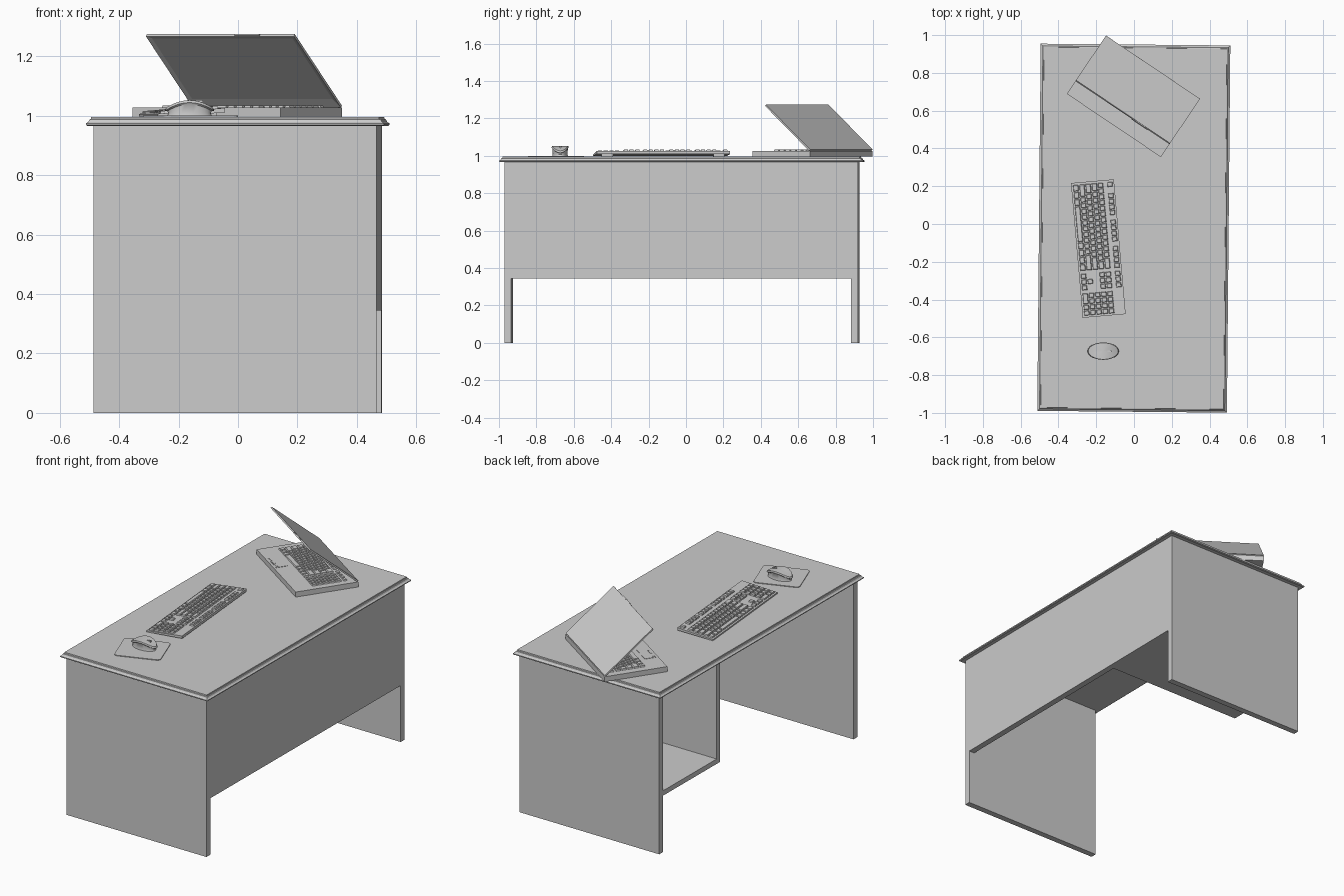
import bpy, bmesh
from math import radians, cos, sin, pi
from mathutils import Matrix, Vector

cube = bpy.data.objects.get("Cube")
if cube:
    bpy.data.objects.remove(cube, do_unlink=True)

grey = bpy.data.materials.new("plain_grey")
grey.use_nodes = True
colour = (0.6, 0.6, 0.6, 1)
grey.diffuse_color = colour
grey.node_tree.nodes["Principled BSDF"].inputs["Base Color"].default_value = colour

TOP = 0.996  # desk surface height


def place(x, y, z, turn):
    return Matrix.Translation((x, y, z)) @ Matrix.Rotation(radians(turn), 4, 'Z')


def tilt(degrees):
    return Matrix.Rotation(radians(degrees), 4, 'X')


def finish(name, bm, matrix):
    bmesh.ops.recalc_face_normals(bm, faces=bm.faces)
    mesh = bpy.data.meshes.new(name)
    bm.to_mesh(mesh)
    bm.free()
    mesh.materials.append(grey)
    obj = bpy.data.objects.new(name, mesh)
    obj.matrix_world = matrix
    bpy.context.scene.collection.objects.link(obj)
    return obj


def add_box(bm, lo, hi, taper=0.0):
    """Box between two corners; taper pulls the top edges inwards."""
    lo, hi = Vector(lo), Vector(hi)
    mid, size = (lo + hi) / 2, hi - lo
    for v in bmesh.ops.create_cube(bm, size=1)["verts"]:
        up = v.co.z > 0
        for i in range(3):
            pull = taper * (1 if v.co[i] < 0 else -1) if up and i < 2 else 0
            v.co[i] = mid[i] + v.co[i] * size[i] + pull


def box(name, lo, hi, matrix, taper=0.0):
    bm = bmesh.new()
    add_box(bm, lo, hi, taper)
    return finish(name, bm, matrix)


def loft(name, rings, matrix):
    """Skin a stack of closed rings and cap both ends."""
    bm = bmesh.new()
    loops = [[bm.verts.new(p) for p in ring] for ring in rings]
    n = len(loops[0])
    for a, b in zip(loops, loops[1:]):
        for i in range(n):
            j = (i + 1) % n
            bm.faces.new((a[i], a[j], b[j], b[i]))
    bm.faces.new(loops[0])
    bm.faces.new(loops[-1])
    return finish(name, bm, matrix)


def key_row(bm, x0, x1, y0, y1, widths, height, gap):
    """One row of tapered keys with relative widths; negative widths are gaps."""
    unit = (x1 - x0) / sum(abs(w) for w in widths)
    x = x0
    for w in widths:
        step = abs(w) * unit
        if w > 0:
            add_box(bm, (x + gap / 2, y0 + gap / 2, 0),
                    (x + step - gap / 2, y1 - gap / 2, height), height * 0.3)
        x += step


# Rows from the space bar up to the digits
MAIN_ROWS = [[1.25] * 3 + [6.25] + [1.25] * 4,
             [2.25] + [1] * 10 + [2.75],
             [1.75] + [1] * 11 + [2.25],
             [1.5] + [1] * 12 + [1.5],
             [1] * 13 + [2]]
FUNCTION_ROW = [1, -1] + ([1] * 4 + [-0.67]) * 2 + [1] * 4

# --- Desk ---
desk = place(-0.001, -0.022, 0, -0.53)
HX, HY = 0.502, 0.972      # half size of the top
LX, LY = 0.476, 0.945      # half size of the frame
T = 0.037                  # board thickness
UNDER, LOW = 0.966, 0.345  # underside of top, lower edge of panel and cabinet

edge_profile = [(0.004, UNDER), (0, 0.969), (0, 0.974), (0.008, 0.979),
                (0.012, 0.987), (0.017, 0.989), (0.018, TOP)]
loft("desk_top", [[(sx * (HX - d), sy * (HY - d), z)
                   for sx, sy in ((-1, -1), (1, -1), (1, 1), (-1, 1))]
                  for d, z in edge_profile], desk)
box("front_leg_panel", (-LX, -LY, 0), (LX, -LY + T, UNDER), desk)
box("back_leg_panel", (-LX, LY - T, 0), (LX, LY, UNDER), desk)
box("modesty_panel", (LX - T, -LY + T, LOW), (LX, LY - T, UNDER), desk)
DIV = 0.367                # cabinet divider
box("cabinet_divider", (-LX, DIV, LOW), (LX - T, DIV + 0.03, UNDER), desk)
box("cabinet_shelf", (-LX, DIV + 0.03, LOW), (LX - T, LY - T, LOW + 0.03), desk)

# --- Laptop ---
laptop = place(-0.003, 0.676, TOP, -33.9)
BX, BY, BH = 0.30, 0.186, 0.031
box("laptop_base", (-BX, -BY, 0), (BX, BY, BH), laptop)

bm = bmesh.new()
pitch = 0.036
for i, widths in enumerate(MAIN_ROWS):
    y = -0.075 + i * pitch
    key_row(bm, -0.26, 0.14, y, y + pitch, widths, 0.008, 0.006)
    key_row(bm, 0.155, 0.265, y, y + pitch, [1] * 4, 0.008, 0.006)
key_row(bm, -0.26, 0.265, 0.112, 0.137, FUNCTION_ROW, 0.008, 0.006)
finish("laptop_keys", bm, laptop @ Matrix.Translation((0, 0, BH)))

box("touchpad", (-0.165, -0.172, BH), (-0.035, -0.105, BH + 0.002), laptop)
bm = bmesh.new()
for x in (-0.14, -0.10, -0.06):
    add_box(bm, (x - 0.014, -0.168, BH), (x + 0.014, -0.158, BH + 0.004))
finish("touchpad_buttons", bm, laptop)

# Lid hinged at the rear edge, with a recessed screen on its underside
lid = laptop @ Matrix.Translation((0, BY - 0.006, BH)) @ tilt(-40.2)
LID = 0.372
bm = bmesh.new()
add_box(bm, (-BX, -LID, 0), (BX, 0, 0.009))
bm.normal_update()
inner = min(bm.faces, key=lambda f: f.calc_center_median().z)
bmesh.ops.inset_region(bm, faces=[inner], thickness=0.022)
for v in inner.verts:
    v.co.z += 0.004
    if v.co.y > -LID / 2:
        v.co.y -= 0.025
finish("laptop_lid", bm, lid)
box("lid_latch", (0.06, -LID - 0.004, 0), (0.16, -LID, 0.007), lid)

# --- Keyboard ---
board = place(-0.189, -0.13, TOP, -85)
KX, KY = 0.358, 0.114
side = [(-KY, 0.002), (-KY, 0.010), (KY, 0.030), (KY, 0.014)]
loft("keyboard_body", [[(x, y, z) for y, z in side] for x in (-KX, KX)], board)
for name, x in (("left", -0.30), ("right", 0.30)):
    box(name + "_keyboard_foot", (x - 0.03, 0.07, 0), (x + 0.03, 0.09, 0.016), board)

bm = bmesh.new()
pitch, y0, h, gap = 0.033, -0.107, 0.008, 0.006
for i, widths in enumerate(MAIN_ROWS):
    y = y0 + i * pitch
    key_row(bm, -0.348, 0.112, y, y + pitch, widths, h, gap)
    pad = [2, 1, 1] if i == 0 else [1] * 4
    key_row(bm, 0.228, 0.350, y, y + pitch, pad, h, gap)
for i, widths in ((0, [1] * 3), (1, [-1, 1, -1]), (3, [1] * 3), (4, [1] * 3)):
    y = y0 + i * pitch
    key_row(bm, 0.124, 0.216, y, y + pitch, widths, h, gap)
key_row(bm, -0.348, 0.112, 0.075, 0.108, FUNCTION_ROW, h, gap)
key_row(bm, 0.124, 0.216, 0.075, 0.108, [1] * 3, h, gap)
finish("keyboard_keys", bm, board @ Matrix.Translation((0, 0, 0.020)) @ tilt(5))

# --- Mouse and mat ---
mat = place(-0.16, -0.695, TOP, 20)


def rounded_rect(hx, hy, r, z):
    points = []
    for k, (sx, sy) in enumerate(((1, 1), (-1, 1), (-1, -1), (1, -1))):
        for s in range(5):
            a = (k + s / 4) * pi / 2
            points.append((sx * (hx - r) + r * cos(a), sy * (hy - r) + r * sin(a), z))
    return points


loft("mouse_mat", [rounded_rect(0.133, 0.118, 0.02, z) for z in (0, 0.004)], mat)

MX, MY = 0.083, 0.046


def mouse_ring(scale, height):
    ring = []
    for i in range(32):
        a = 2 * pi * i / 32
        x, y = cos(a) * scale, sin(a) * scale
        ring.append((x * MX, y * MY, height(x)))
    return ring


def arch(x):
    return 0.056 - 0.028 * x * x


rings = [mouse_ring(0.90, lambda x: 0.004), mouse_ring(0.86, lambda x: 0.012),
         mouse_ring(0.90, lambda x: arch(x) - 0.014),
         mouse_ring(1.0, lambda x: arch(x) - 0.008)]
rings += [mouse_ring(s, arch) for s in (0.95, 0.7, 0.4, 0.1)]
mouse_at = place(-0.163, -0.673, TOP, 0)
mouse = loft("mouse_body", rings, mouse_at)
box("mouse_wheel", (0.022, -0.004, 0.045), (0.045, 0.004, 0.057), mouse_at)

bpy.ops.object.select_all(action='DESELECT')
mouse.select_set(True)
bpy.context.view_layer.objects.active = mouse
bpy.ops.object.shade_smooth_by_angle(angle=radians(35))
